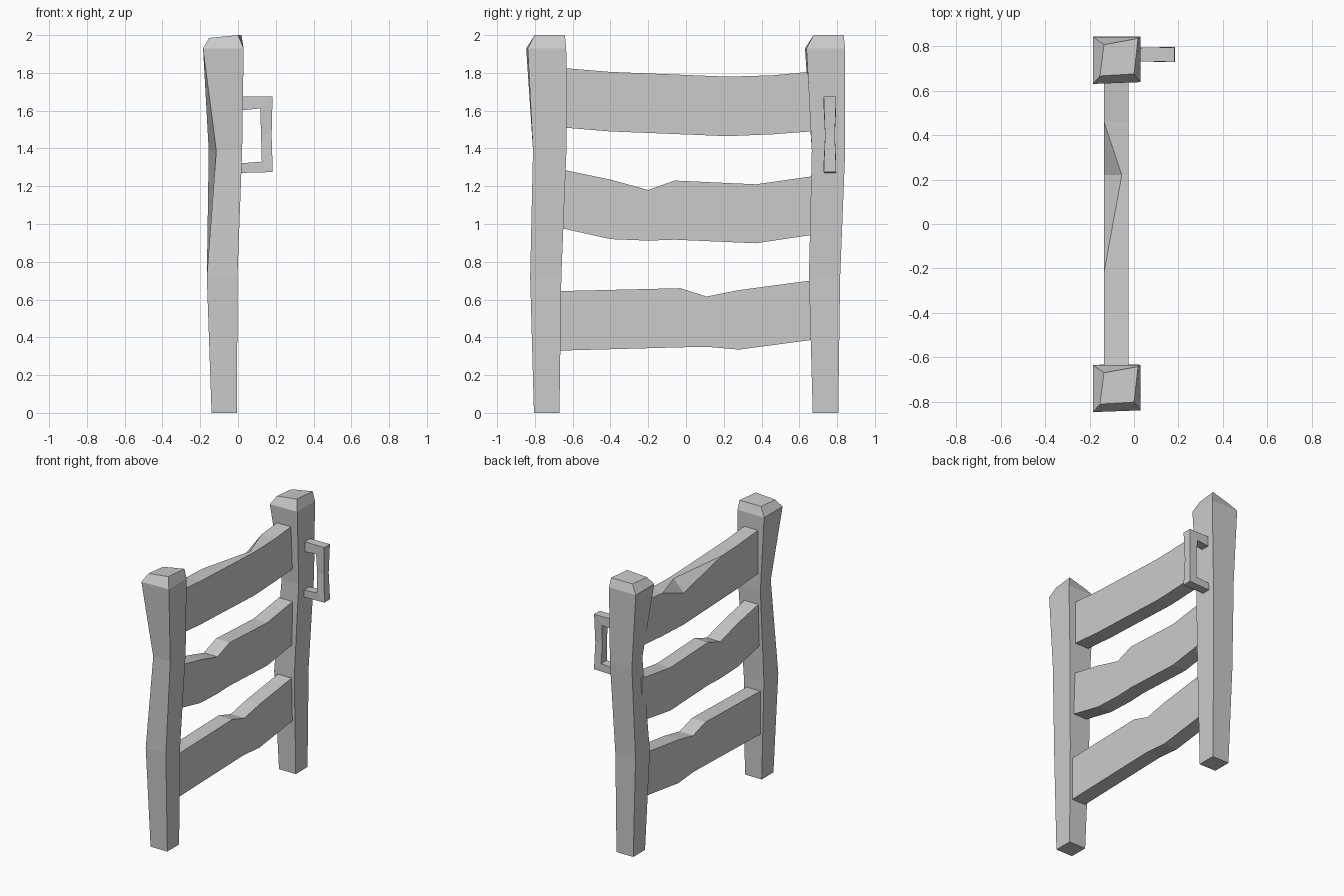
import bpy, bmesh
from mathutils import Vector

cube = bpy.data.objects.get("Cube")
if cube:
    bpy.data.objects.remove(cube)

GREY = (0.6, 0.6, 0.6, 1)
mat = bpy.data.materials.new("plain_grey")
mat.use_nodes = True
mat.diffuse_color = GREY
mat.node_tree.nodes["Principled BSDF"].inputs["Base Color"].default_value = GREY


def loft(name, rings):
    """Skin a list of equal-length rings, cap both ends, keep flat faces."""
    bm = bmesh.new()
    rows = [[bm.verts.new(p) for p in ring] for ring in rings]
    n = len(rows[0])
    for a, b in zip(rows, rows[1:]):
        for i in range(n):
            j = (i + 1) % n
            bm.faces.new((a[i], a[j], b[j], b[i]))
    bm.faces.new(rows[0])
    bm.faces.new(rows[-1])
    bmesh.ops.remove_doubles(bm, verts=bm.verts, dist=0.0005)
    bmesh.ops.recalc_face_normals(bm, faces=bm.faces)
    mesh = bpy.data.meshes.new(name)
    bm.to_mesh(mesh)
    bm.free()
    mesh.materials.append(mat)
    obj = bpy.data.objects.new(name, mesh)
    bpy.context.collection.objects.link(obj)
    return obj


def box_ring(x0, x1, y0, y1, z, dent=0.0):
    """Four corners of a post section; dent pulls in one corner."""
    return [Vector(p) for p in ((x0 + dent, y0, z), (x1, y0, z),
                                (x1, y1, z), (x0, y1, z))]


# Gate posts: hewn section that widens upward, with a chipped corner
def post(name, y):
    rings = [
        box_ring(-0.14, -0.005, -0.067, 0.068, 0),
        box_ring(-0.165, -0.003, -0.087, 0.078, 0.72),
        box_ring(-0.155, 0.022, -0.072, 0.105, 1.39, 0.04),
        box_ring(-0.185, 0.03, -0.108, 0.104, 1.93),
    ]
    rings[3][1].y += 0.008
    # Slanted, twisted top
    rings.append([Vector(p) for p in ((-0.153, -0.072, 1.985), (0, -0.063, 2.0),
                                      (0.018, 0.097, 2.0), (-0.135, 0.069, 1.985))])
    for ring in rings:
        for v in ring:
            v.y += y
    return loft(name, rings)


post("front_post", -0.738)
post("back_post", 0.738)


# Rails: stations of (y, top, bottom, chip depth, chip drop)
def rail(name, stations, x0=-0.135, x1=-0.025):
    rings = []
    for y, top, bottom, *chip in stations:
        depth, drop = chip or (0, 0)
        rings.append([(x0, y, bottom), (x1, y, bottom), (x1, y, top),
                      (x0 + depth, y, top), (x0, y, top - drop)])
    return loft(name, rings)


rail("top_rail", [(-0.7, 1.83, 1.515), (-0.4, 1.805, 1.49), (-0.22, 1.798, 1.483),
                  (0.22, 1.78, 1.465, 0.08, 0.085), (0.46, 1.787, 1.475),
                  (0.7, 1.81, 1.493)])
rail("middle_rail", [(-0.7, 1.297, 0.987), (-0.4, 1.235, 0.92), (-0.2, 1.18, 0.912),
                     (-0.06, 1.23, 0.917), (0.37, 1.21, 0.898), (0.7, 1.257, 0.947)])
rail("bottom_rail", [(-0.7, 0.644, 0.329), (-0.03, 0.66, 0.347), (0.11, 0.616, 0.35),
                     (0.28, 0.65, 0.335), (0.7, 0.706, 0.391)])


# Latch handle: bracket swept as (outer x, z), (inner x, z), half width
def handle(name, y, stations):
    rings = []
    for (ox, oz), (ix, iz), w in stations:
        rings.append([(ox, y - w, oz), (ox, y + w, oz), (ix, y + w, iz), (ix, y - w, iz)])
    return loft(name, rings)


handle("latch_handle", 0.762, [
    ((0.0, 1.675), (0.0, 1.6), 0.03),
    ((0.183, 1.675), (0.118, 1.612), 0.033),
    ((0.178, 1.47), (0.122, 1.47), 0.026),
    ((0.184, 1.275), (0.126, 1.33), 0.033),
    ((0.0, 1.27), (0.0, 1.32), 0.03),
])
